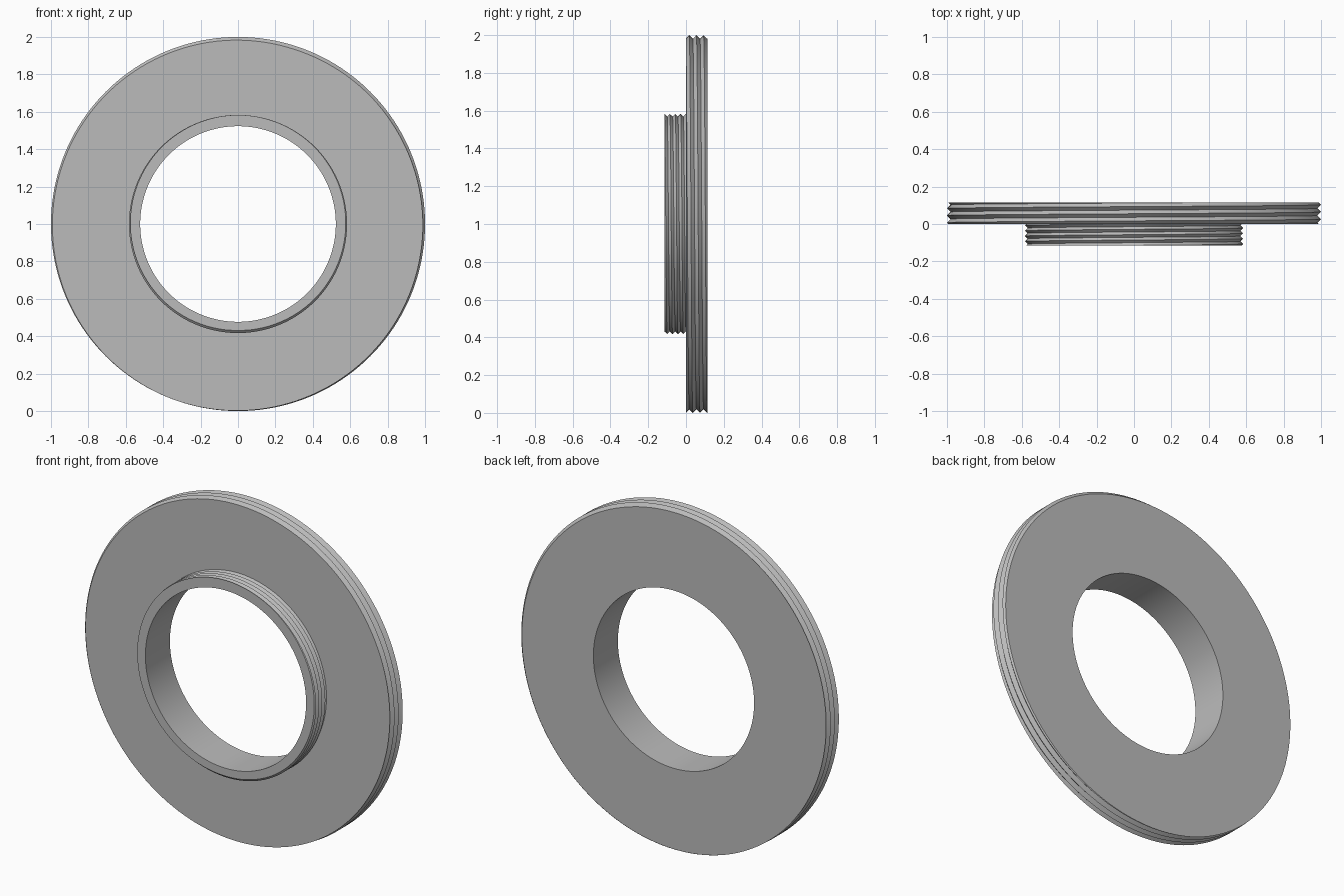
import bpy, bmesh
from math import sin, cos, tau

cube = bpy.data.objects.get("Cube")
if cube:
    bpy.data.objects.remove(cube, do_unlink=True)

SEGMENTS = 160
BORE = 0.523
HALF = 0.114

steel = bpy.data.materials.new("grey_steel")
steel.use_nodes = True
grey = (0.5, 0.5, 0.5, 1)
steel.diffuse_color = grey
steel.node_tree.nodes["Principled BSDF"].inputs["Base Color"].default_value = grey


def thread(turn, start, end, radius, depth, count, offset):
    """Section of a right-hand V thread at one turn fraction, cut flat at both ends."""
    pitch = (end - start) / count
    points = []
    for k in range(-4, 2 * count + 4):
        y = start + offset + pitch * (turn + k / 2)
        y = min(max(y, start), end)
        t = (y - start - offset) / pitch - turn
        points.append((radius - depth * 2 * abs(t - round(t)), y))
    return points


def section(turn):
    neck = thread(turn, -HALF, 0, 0.583, 0.014, 4, 0)
    rim = thread(turn, 0, HALF, 1.0, 0.019, 3, 0.017)
    return [(BORE, -HALF)] + neck + rim + [(BORE, HALF)]


# Sweep the section around the bore axis
bm = bmesh.new()
columns = []
for i in range(SEGMENTS + 1):
    turn = i / SEGMENTS
    a = tau * turn
    columns.append([bm.verts.new((r * sin(a), y, 1 + r * cos(a)))
                    for r, y in section(turn)])
for c, d in zip(columns, columns[1:]):
    for j in range(len(c)):
        n = (j + 1) % len(c)
        bm.faces.new((c[j], c[n], d[n], d[j]))

# Close the seam and drop the collapsed thread ends
bmesh.ops.remove_doubles(bm, verts=bm.verts[:], dist=0.00002)
bmesh.ops.recalc_face_normals(bm, faces=bm.faces[:])

mesh = bpy.data.meshes.new("threaded_flange_ring")
bm.to_mesh(mesh)
bm.free()
mesh.materials.append(steel)
ring = bpy.data.objects.new("threaded_flange_ring", mesh)
bpy.context.collection.objects.link(ring)

bpy.ops.object.select_all(action="DESELECT")
ring.select_set(True)
bpy.context.view_layer.objects.active = ring
bpy.ops.object.shade_smooth_by_angle(angle=0.5)
